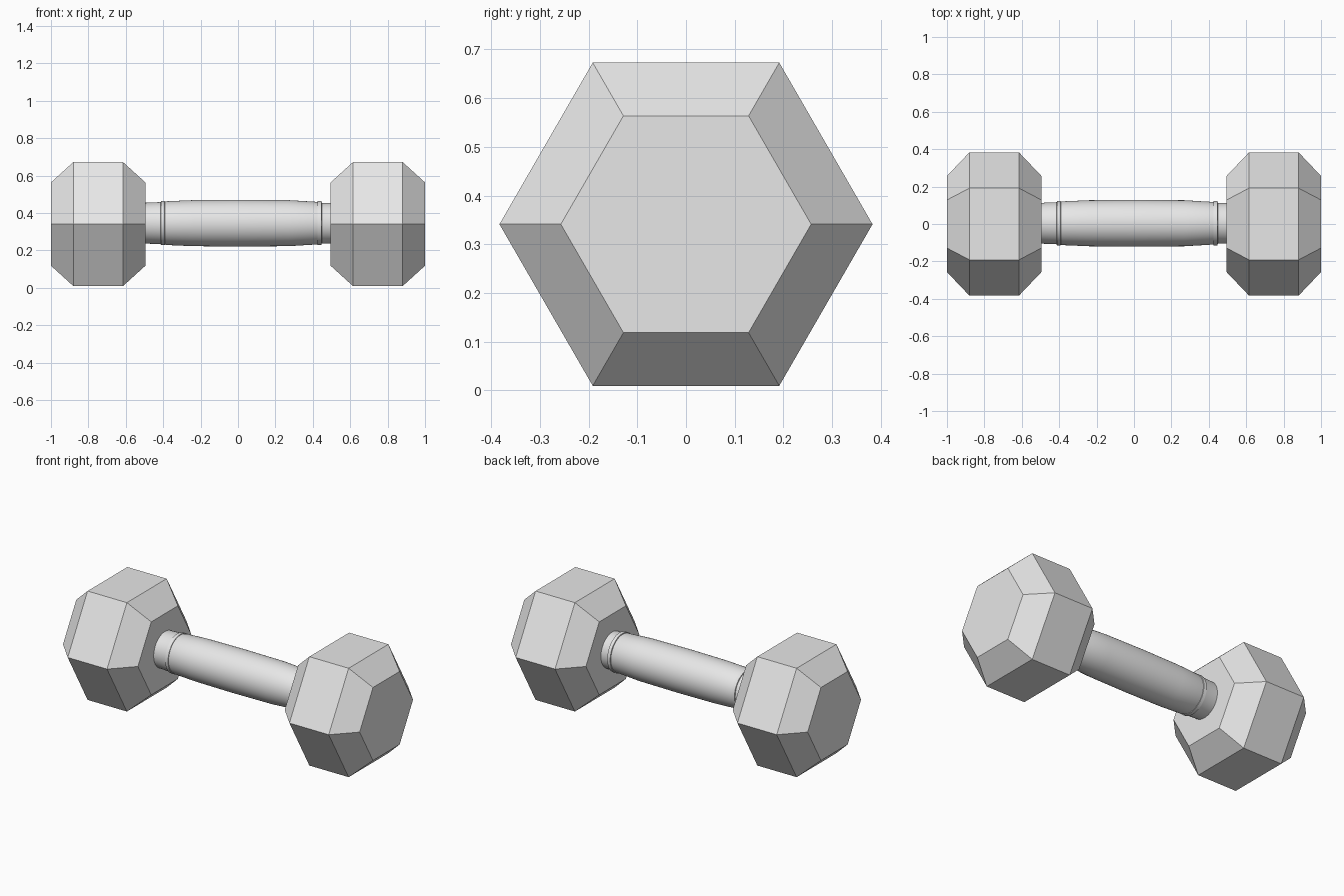
import bpy
import math

if "Cube" in bpy.data.objects:
    bpy.data.objects.remove(bpy.data.objects["Cube"], do_unlink=True)

grey = bpy.data.materials.new("light_grey")
grey.use_nodes = True
colour = (0.8, 0.8, 0.8, 1)
grey.diffuse_color = colour
grey.node_tree.nodes["Principled BSDF"].inputs["Base Color"].default_value = colour


def lathe(name, profile, sides, y, z, smooth=False):
    """Turn (x, radius) points about an axis along x and cap both ends."""
    verts, faces = [], []
    for x, r in profile:
        for i in range(sides):
            a = 2 * math.pi * i / sides
            verts.append((x, y + r * math.cos(a), z + r * math.sin(a)))
    for k in range(len(profile) - 1):
        for i in range(sides):
            j = (i + 1) % sides
            a, b = k * sides, (k + 1) * sides
            faces.append((a + i, b + i, b + j, a + j))
    last = (len(profile) - 1) * sides
    faces.append(tuple(range(sides)))
    faces.append(tuple(last + i for i in reversed(range(sides))))
    mesh = bpy.data.meshes.new(name)
    mesh.from_pydata(verts, [], faces)
    mesh.materials.append(grey)
    obj = bpy.data.objects.new(name, mesh)
    bpy.context.collection.objects.link(obj)
    if smooth:
        bpy.ops.object.select_all(action="DESELECT")
        obj.select_set(True)
        bpy.context.view_layer.objects.active = obj
        bpy.ops.object.shade_smooth_by_angle(angle=math.radians(30))
    return obj


# Hexagonal weights with chamfered rims
R, r, MID = 0.383, 0.257, 0.341
lathe("right_weight", [(-1, r), (-0.88, R), (-0.615, R), (-0.495, r)], 6, 0, MID)
lathe("left_weight", [(0.495, r), (0.615, R), (0.88, R), (1, r)], 6, 0, MID)

# Grip with a gentle swell and narrow necks
lathe("handle", [(-0.52, 0.108), (-0.4, 0.113), (-0.38, 0.117), (-0.24, 0.123),
                 (0, 0.125), (0.27, 0.123), (0.42, 0.114), (0.44, 0.109),
                 (0.52, 0.108)], 48, 0.004, 0.346, True)

# Raised collars near both ends of the grip
for name, x in (("right_collar", -0.402), ("left_collar", 0.436)):
    lathe(name, [(x - 0.012, 0.109), (x - 0.01, 0.118), (x + 0.01, 0.118),
                 (x + 0.012, 0.109)], 48, 0.004, 0.346, True)
